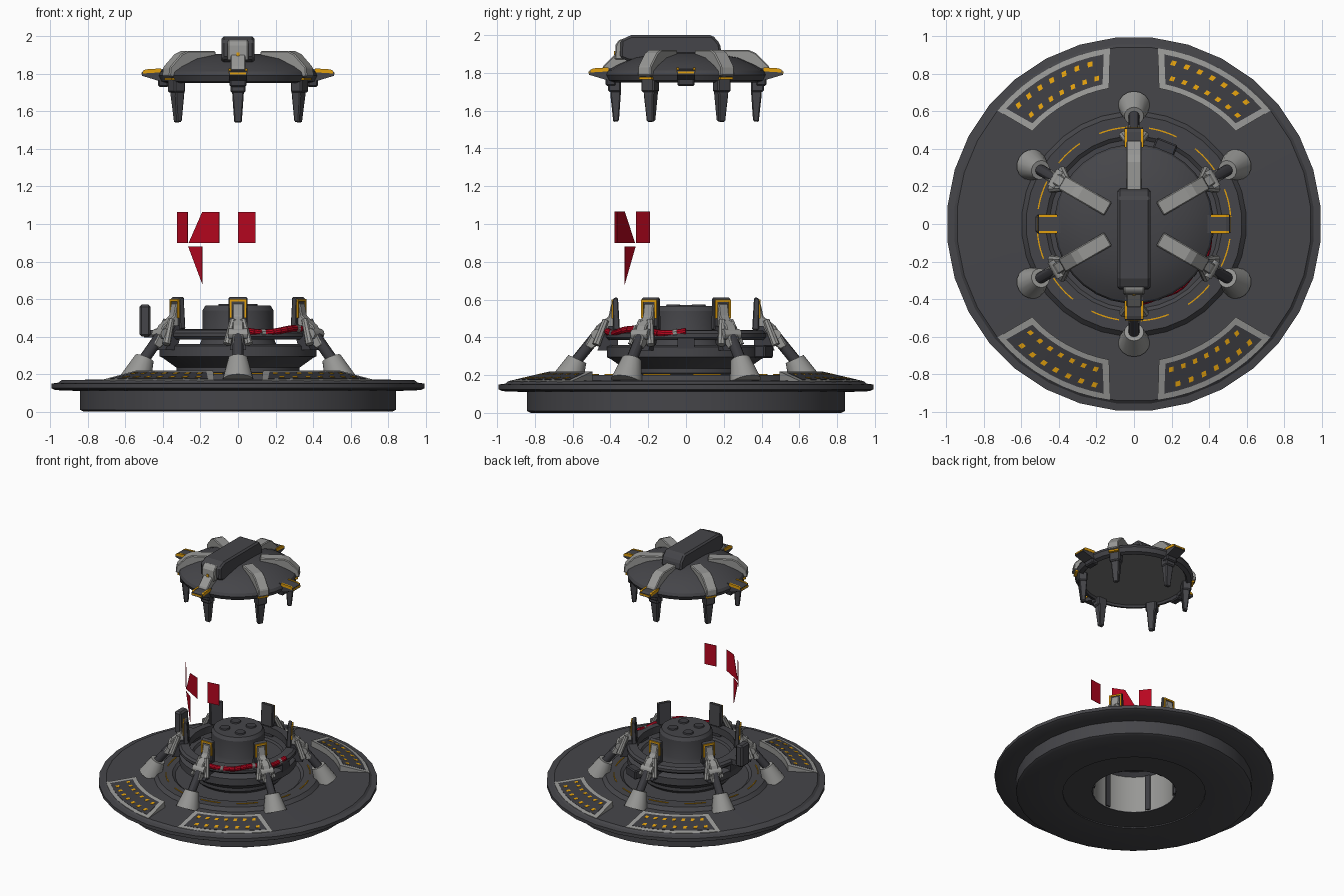
import bpy, bmesh, math
from mathutils import Vector

if "Cube" in bpy.data.objects:
    bpy.data.objects.remove(bpy.data.objects["Cube"])

def material(name, rgb):
    m = bpy.data.materials.new(name)
    m.diffuse_color = (*rgb, 1)
    m.use_nodes = True
    m.node_tree.nodes["Principled BSDF"].inputs["Base Color"].default_value = m.diffuse_color
    return m

DARK = material("dark grey", (0.060, 0.060, 0.067))
DEEP = material("charcoal", (0.045, 0.045, 0.052))
MID = material("mid grey", (0.19, 0.19, 0.19))
LIGHT = material("light grey", (0.31, 0.31, 0.30))
YELLOW = material("amber", (0.76, 0.35, 0.004))
RED = material("red", (0.48, 0.002, 0.014))

SIX = [30 + 60 * i for i in range(6)]
FOUR = [0, 90, 180, 270]

def finish(bm, name, mat, angles=(0,), smooth=False, bevel=0):
    """Turn a bmesh into one object per angle around the z axis."""
    bmesh.ops.remove_doubles(bm, verts=bm.verts, dist=1e-5)
    bmesh.ops.recalc_face_normals(bm, faces=bm.faces)
    me = bpy.data.meshes.new(name)
    bm.to_mesh(me)
    bm.free()
    me.materials.append(mat)
    for i, a in enumerate(angles):
        ob = bpy.data.objects.new(name, me)
        bpy.context.collection.objects.link(ob)
        ob.rotation_euler.z = math.radians(a)
        if bevel:
            mod = ob.modifiers.new("bevel", 'BEVEL')
            mod.width, mod.segments = bevel, 1
        if smooth and i == 0:
            bpy.ops.object.select_all(action='DESELECT')
            ob.select_set(True)
            bpy.context.view_layer.objects.active = ob
            bpy.ops.object.shade_smooth_by_angle(angle=math.radians(30))

def polar(r, deg, z):
    a = math.radians(deg)
    return Vector((r * math.cos(a), r * math.sin(a), z))

def lathe(name, profile, mat, seg=32, closed=False):
    bm = bmesh.new()
    rows = [[bm.verts.new(polar(r, 360 * (i + 0.5) / seg, z)) for r, z in profile] for i in range(seg)]
    n = len(profile)
    for i in range(seg):
        a, b = rows[i], rows[(i + 1) % seg]
        for j in range(n if closed else n - 1):
            k = (j + 1) % n
            bm.faces.new((a[j], a[k], b[k], b[j]))
    bmesh.ops.dissolve_degenerate(bm, dist=1e-6, edges=bm.edges)
    finish(bm, name, mat, smooth=True)

def prism(name, profile, w, mat, angles=(0,), w_low=None, bevel=0, shift=0):
    """Extrude a radius/height outline sideways, optionally narrowing downwards."""
    bm = bmesh.new()
    lo, hi = min(p[1] for p in profile), max(p[1] for p in profile)
    def width(z):
        return w / 2 if w_low is None else (w_low + (w - w_low) * (z - lo) / (hi - lo)) / 2
    a = [bm.verts.new((r, shift - width(z), z)) for r, z in profile]
    b = [bm.verts.new((r, shift + width(z), z)) for r, z in profile]
    bm.faces.new(a)
    bm.faces.new(b[::-1])
    for i in range(len(a)):
        j = (i + 1) % len(a)
        bm.faces.new((a[i], a[j], b[j], b[i]))
    finish(bm, name, mat, angles, bevel=bevel)

def block(name, r0, r1, z0, z1, w, mat, angles=(0,), bevel=0, shift=0):
    prism(name, [(r0, z0), (r1, z0), (r1, z1), (r0, z1)], w, mat, angles, bevel=bevel, shift=shift)

def rod(name, p, q, r1, r2, mat, angles=(0,), seg=16):
    p, q = Vector(p), Vector(q)
    bm = bmesh.new()
    bmesh.ops.create_cone(bm, cap_ends=True, segments=seg, radius1=r1, radius2=r2, depth=(q - p).length)
    rot = (q - p).to_track_quat('Z', 'Y')
    for v in bm.verts:
        v.co = rot @ v.co + (p + q) / 2
    finish(bm, name, mat, angles, smooth=True)

def sector(name, mat, inner, outer, r0, z0, r1, z1, thick, n=8):
    """Sloping ring segment; inner and outer are (start, end) angles."""
    bm = bmesh.new()
    rows = []
    for i in range(n + 1):
        t = i / n
        ai = inner[0] + (inner[1] - inner[0]) * t
        ao = outer[0] + (outer[1] - outer[0]) * t
        rows.append([bm.verts.new(p) for p in (polar(r0, ai, z0), polar(r1, ao, z1),
                     polar(r1, ao, z1 - thick), polar(r0, ai, z0 - thick))])
    for a, b in zip(rows, rows[1:]):
        for j in range(4):
            k = (j + 1) % 4
            bm.faces.new((a[j], a[k], b[k], b[j]))
    bm.faces.new(rows[0])
    bm.faces.new(rows[-1][::-1])
    finish(bm, name, mat)

# Base: wide disc over a narrower skirt, with a central hole
lathe("base_disc", [(0.30, 0.012), (0.51, 0.012), (0.51, 0.003), (0.825, 0), (0.845, 0.01), (0.845, 0.11),
                    (0.978, 0.115), (0.998, 0.125), (0.998, 0.15), (0.96, 0.155), (0.945, 0.168),
                    (0.60, 0.174), (0.575, 0.20), (0.47, 0.20), (0.45, 0.185), (0.30, 0.185)],
      DARK, closed=True)
for i in range(12):
    s = 30 * i + 4
    sector("base_amber_strip", YELLOW, (s, s + 17), (s, s + 17), 0.513, 0.205, 0.520, 0.205, 0.008, 6)

# Four sloping panels with framed dark fields and amber lights
def slope(r):
    return 0.219 - (r - 0.735) / 0.21 * 0.050

for c in (61, 119, 241, 299):
    sector("panel_frame", LIGHT, (c - 18.6, c + 18.6), (c - 21.3, c + 21.3),
           0.735, slope(0.735), 0.945, slope(0.945), 0.048)
    sector("panel_field", DEEP, (c - 16.3, c + 16.3), (c - 18.9, c + 18.9),
           0.763, slope(0.763) + 0.0015, 0.918, slope(0.918) + 0.0015, 0.008)
    for row, (r, size) in enumerate(((0.80, 0.024), (0.882, 0.026))):
        for k in range(7):
            a, h = c + (k - 3) * 4.8 + row, size / 2
            da = math.degrees(h / r)
            sector("panel_light", YELLOW, (a - da, a + da), (a - da - 0.4, a + da - 0.4),
                   r - h, slope(r - h) + 0.003, r + h, slope(r + h) + 0.003, 0.006, 1)

# Central body: hollow core, flared tray and raised hub
lathe("core_liner", [(0.295, 0.015), (0.295, 0.30)], LIGHT)
lathe("core_cap", [(0.295, 0.30), (0.27, 0.33), (0, 0.33)], DEEP)
lathe("body_tray", [(0.30, 0.18), (0.33, 0.21), (0.33, 0.235), (0.40, 0.285), (0.42, 0.295), (0.42, 0.35),
                    (0.40, 0.36), (0.33, 0.36), (0.32, 0.345), (0.21, 0.345), (0.20, 0.37), (0.19, 0.40),
                    (0.19, 0.54), (0.175, 0.565), (0, 0.565)], DARK)
lathe("upper_ring", [(0.35, 0.385), (0.41, 0.385), (0.425, 0.40), (0.425, 0.42), (0.41, 0.435), (0.35, 0.44)],
      DARK, closed=True)
block("core_rib", 0.283, 0.30, 0.02, 0.30, 0.035, DEEP, SIX)
for a in FOUR:
    p = polar(0.095, a + 45, 0.56)
    rod("hub_knob", p, p + Vector((0, 0, 0.014)), 0.04, 0.035, DEEP)
    block("ring_spacer", 0.36, 0.42, 0.34, 0.40, 0.09, DEEP, [a])

# Six legs: flared foot, piston, angled arm, splayed struts and latch post
rod("leg_foot", (0.63, 0, 0.165), (0.575, 0, 0.285), 0.085, 0.052, LIGHT, SIX)
rod("leg_piston", (0.585, 0, 0.27), (0.48, 0, 0.40), 0.03, 0.03, DEEP, SIX, 12)
prism("leg_arm", [(0.535, 0.355), (0.50, 0.335), (0.44, 0.38), (0.37, 0.47), (0.37, 0.57), (0.395, 0.58),
                  (0.41, 0.51), (0.475, 0.46)], 0.06, LIGHT, SIX, bevel=0.006)
rod("leg_pivot", (0.475, -0.05, 0.415), (0.475, 0.05, 0.415), 0.028, 0.028, LIGHT, SIX, 12)
for s in (-1, 1):
    rod("leg_strut", (0.425, 0.025 * s, 0.49), (0.475, 0.058 * s, 0.36), 0.018, 0.022, LIGHT, SIX, 8)
prism("arm_brace", [(0.47, 0.33), (0.40, 0.33), (0.36, 0.46), (0.41, 0.46)], 0.085, DEEP, SIX)
prism("latch_post", [(0.35, 0.44), (0.385, 0.44), (0.39, 0.595), (0.38, 0.61), (0.36, 0.61)], 0.10, DARK, SIX, bevel=0.005)
prism("latch_trim_top", [(0.385, 0.588), (0.395, 0.588), (0.395, 0.60), (0.385, 0.60)], 0.09, YELLOW, SIX)
for s in (-1, 1):
    block("latch_trim_side", 0.384, 0.395, 0.50, 0.60, 0.011, YELLOW, SIX, shift=0.041 * s)

# Side control unit and rear utility box
block("control_arm", 0.40, 0.50, 0.395, 0.435, 0.06, DARK, [180])
block("control_unit", 0.465, 0.525, 0.40, 0.57, 0.10, DARK, [180], bevel=0.012)
block("utility_box", 0.41, 0.475, 0.29, 0.36, 0.12, DEEP, [68], bevel=0.008)

# Red hose around the front right of the upper ring, held by collars
def hose_point(a):
    return polar(0.412 + 0.006 * math.sin(a / 5), a, 0.432 + 0.012 * math.sin(a / 9))

stops = [-84 + 5.25 * i for i in range(17)]
for i, (a, b) in enumerate(zip(stops, stops[1:])):
    rod("red_hose", hose_point(a), hose_point(b), 0.018, 0.018, RED, seg=10)
    if i % 6 == 2:
        rod("hose_collar", hose_point(a + 1), hose_point(a + 4), 0.022, 0.022, LIGHT, seg=10)

# Floating red display panels wrapped on an arc
def display(name, corners):
    bm = bmesh.new()
    def put(x, z, r):
        return bm.verts.new((x * r / 0.377, -math.sqrt(0.377 ** 2 - x * x) * r / 0.377, z))
    front = [put(x, z, 0.378) for x, z in corners]
    back = [put(x, z, 0.375) for x, z in corners]
    bm.faces.new(front)
    bm.faces.new(back[::-1])
    for i in range(len(front)):
        j = (i + 1) % len(front)
        bm.faces.new((front[i], front[j], back[j], back[i]))
    finish(bm, name, RED)

display("display_left", [(-0.325, 0.90), (-0.268, 0.90), (-0.268, 1.065), (-0.325, 1.065)])
display("display_slanted", [(-0.262, 0.90), (-0.10, 0.90), (-0.10, 1.065), (-0.19, 1.065)])
display("display_pointer", [(-0.265, 0.88), (-0.19, 0.88), (-0.19, 0.68)])
display("display_right", [(0.0, 0.90), (0.092, 0.90), (0.092, 1.065), (0.0, 1.065)])

# Lid: shallow dome with a paler flat underside and raised straps
lathe("lid_dome", [(0, 1.91), (0.15, 1.905), (0.28, 1.88), (0.37, 1.84), (0.415, 1.812), (0.425, 1.79),
                   (0.41, 1.76), (0.38, 1.75), (0.37, 1.765)], DARK)
lathe("lid_underside", [(0.372, 1.765), (0, 1.765)], MID)
prism("lid_strap", [(0.16, 1.922), (0.33, 1.922), (0.37, 1.905), (0.44, 1.835), (0.445, 1.785), (0.40, 1.78),
                    (0.36, 1.82), (0.28, 1.86), (0.16, 1.88)], 0.082, LIGHT, SIX, bevel=0.006)

# Six hanging fingers with shoulders and amber caps
prism("lid_finger", [(0.40, 1.79), (0.345, 1.79), (0.345, 1.69), (0.355, 1.545), (0.385, 1.54), (0.40, 1.68)],
      0.075, DARK, SIX, w_low=0.040, bevel=0.006)
block("finger_shoulder", 0.345, 0.412, 1.70, 1.785, 0.08, DARK, SIX, bevel=0.008)
block("finger_trim", 0.40, 0.432, 1.766, 1.778, 0.075, YELLOW, SIX)

# Four edge tabs: dark wedge with amber rails and end line
prism("tab", [(0.38, 1.765), (0.43, 1.765), (0.513, 1.79), (0.51, 1.812), (0.49, 1.82), (0.38, 1.826)],
      0.094, DARK, FOUR)
for s in (-1, 1):
    prism("tab_rail", [(0.41, 1.808), (0.505, 1.802), (0.505, 1.817), (0.49, 1.824), (0.41, 1.829)],
          0.013, YELLOW, FOUR, shift=0.043 * s)
block("tab_end_line", 0.506, 0.515, 1.797, 1.808, 0.085, YELLOW, FOUR)
block("tab_latch", 0.37, 0.425, 1.73, 1.785, 0.09, DEEP, FOUR, bevel=0.008)

# Carry handle running front to back (outline runs towards the front)
prism("handle", [(-0.19, 1.89), (-0.18, 1.955), (-0.14, 2.0), (0.29, 2.0), (0.345, 1.975), (0.35, 1.88),
                 (0.30, 1.86), (0.0, 1.89)], 0.175, DARK, [270], bevel=0.012)
prism("handle_front", [(0.31, 1.985), (0.355, 1.975), (0.372, 1.95), (0.378, 1.87), (0.32, 1.87)],
      0.11, LIGHT, [270], bevel=0.006)
block("handle_light", 0.37, 0.381, 1.895, 1.915, 0.016, YELLOW, [270])
